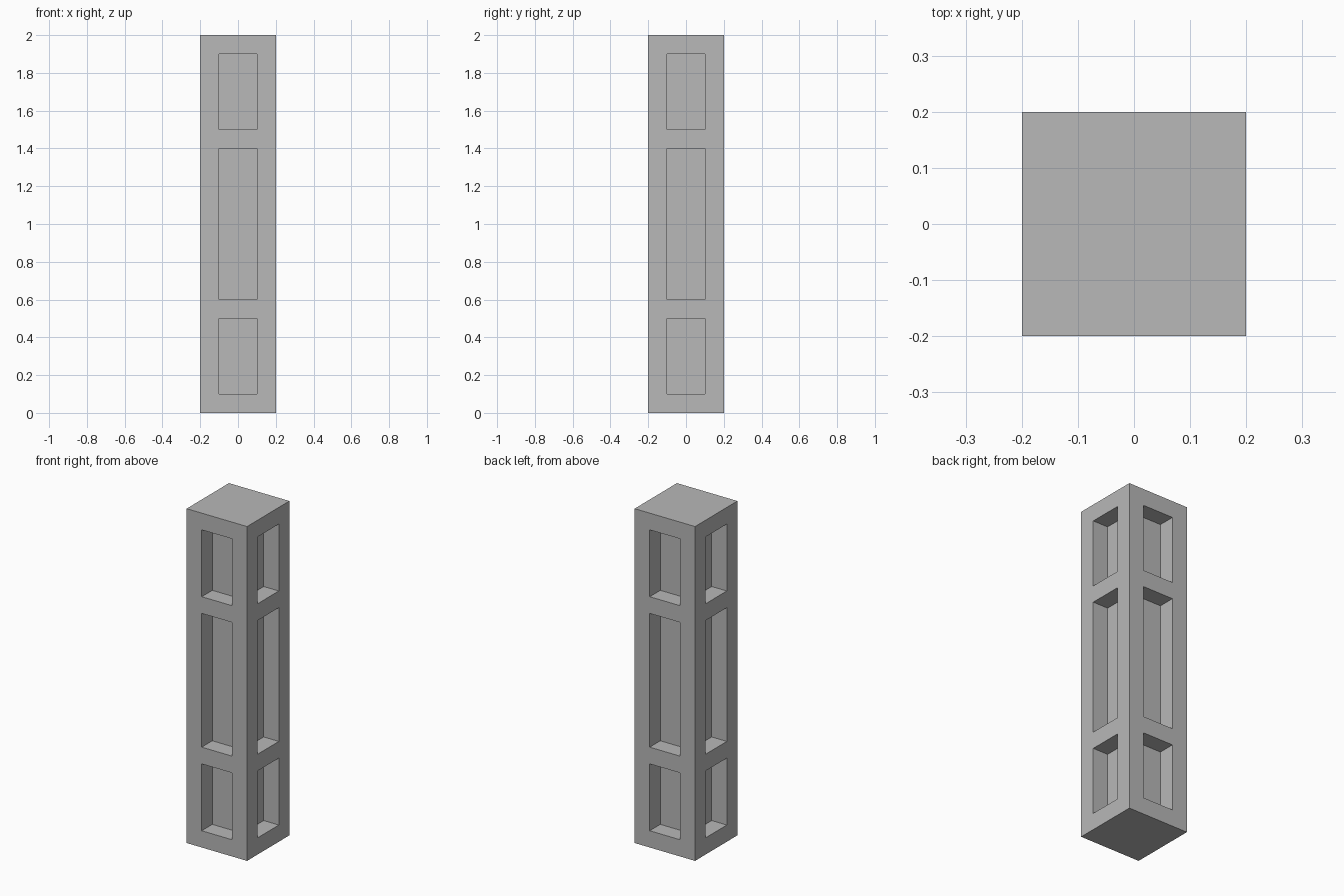
import bpy
import bmesh
from mathutils import Vector

default_cube = bpy.data.objects.get("Cube")
if default_cube:
    bpy.data.objects.remove(default_cube, do_unlink=True)

WIDTH, HEIGHT = 0.4, 2.0
PANEL_HALF, DEPTH = 0.1, 0.1
PANELS = [(0.1, 0.5), (0.6, 1.4), (1.5, 1.9)]  # bottom and top of each recess

# Stone material
stone = bpy.data.materials.new("stone_grey")
stone.use_nodes = True
grey = (0.48, 0.48, 0.48, 1)
stone.diffuse_color = grey
stone.node_tree.nodes["Principled BSDF"].inputs["Base Color"].default_value = grey

# Square shaft standing on the floor
bm = bmesh.new()
bmesh.ops.create_cube(bm, size=1)
bmesh.ops.scale(bm, vec=(WIDTH, WIDTH, HEIGHT), verts=bm.verts)
bmesh.ops.translate(bm, vec=(0, 0, HEIGHT / 2), verts=bm.verts)


def cut(point, normal):
    geom = bm.verts[:] + bm.edges[:] + bm.faces[:]
    bmesh.ops.bisect_plane(bm, geom=geom, plane_co=point, plane_no=normal)


# Panel outlines
for side in (-PANEL_HALF, PANEL_HALF):
    cut((side, 0, 0), (1, 0, 0))
    cut((0, side, 0), (0, 1, 0))
for z in [level for panel in PANELS for level in panel]:
    cut((0, 0, z), (0, 0, 1))


def is_panel(face):
    centre = face.calc_center_median()
    across = min(abs(centre.x), abs(centre.y))
    upright = abs(face.normal.z) < 0.5
    return upright and across < PANEL_HALF / 2 and any(a < centre.z < b for a, b in PANELS)


# Recesses pushed into all four sides
bm.normal_update()
panels = [f for f in bm.faces if is_panel(f)]
inward = [Vector(f.normal) * -DEPTH for f in panels]
for face, offset in zip(panels, inward):
    pushed = bmesh.ops.extrude_discrete_faces(bm, faces=[face])["faces"][0]
    bmesh.ops.translate(bm, vec=offset, verts=pushed.verts)
bm.normal_update()

mesh = bpy.data.meshes.new("pillar")
bm.to_mesh(mesh)
bm.free()
mesh.materials.append(stone)
pillar = bpy.data.objects.new("pillar", mesh)
bpy.context.collection.objects.link(pillar)
